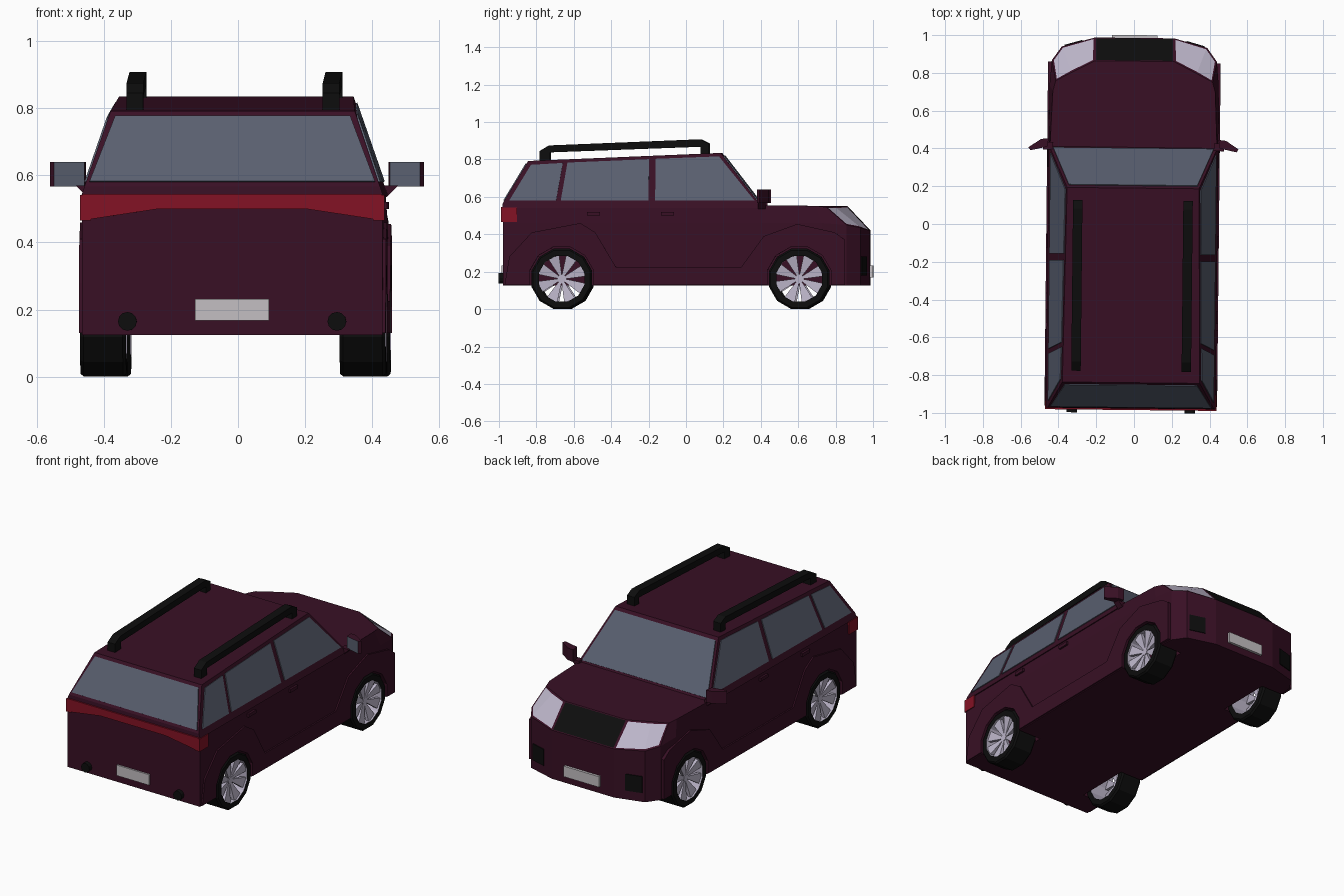
import bpy, bmesh, math
from mathutils import Matrix, Vector

if "Cube" in bpy.data.objects:
    bpy.data.objects.remove(bpy.data.objects["Cube"])


def material(name, col):
    m = bpy.data.materials.new(name)
    m.diffuse_color = (*col, 1)
    m.use_nodes = True
    m.node_tree.nodes["Principled BSDF"].inputs["Base Color"].default_value = m.diffuse_color
    return m


BODY = material("maroon paint", (0.040, 0.005, 0.018))
GLASS = material("grey blue glass", (0.10, 0.115, 0.16))
BLACK = material("black trim", (0.004, 0.004, 0.004))
RED = material("red lens", (0.23, 0.006, 0.018))
SILVER = material("silver lamp and rim", (0.50, 0.46, 0.58))
WHITE = material("plate white", (0.55, 0.52, 0.54))


def build(name, verts, faces, *mats):
    me = bpy.data.meshes.new(name)
    me.from_pydata(verts, [], faces)
    for m in mats:
        me.materials.append(m)
    bm = bmesh.new()
    bm.from_mesh(me)
    bmesh.ops.recalc_face_normals(bm, faces=bm.faces)
    bm.to_mesh(me)
    bm.free()
    ob = bpy.data.objects.new(name, me)
    bpy.context.collection.objects.link(ob)
    return ob


def loft(name, rings, *mats):
    n = len(rings[0])
    verts = [p for r in rings for p in r]
    faces = [(k * n + i, k * n + (i + 1) % n, (k + 1) * n + (i + 1) % n, (k + 1) * n + i)
             for k in range(len(rings) - 1) for i in range(n)]
    faces += [tuple(range(n)), tuple(range((len(rings) - 1) * n, len(rings) * n))]
    return build(name, verts, faces, *mats)


def prism(name, pts, axis, a, b, *mats):
    # extrude a 2D outline along x, y or z
    put = {"x": lambda p, t: (t, *p), "y": lambda p, t: (p[0], t, p[1]), "z": lambda p, t: (*p, t)}[axis]
    return loft(name, [[put(p, t) for p in pts] for t in (a, b)], *mats)


def rect(x0, x1, y0, y1):
    return [(x0, y0), (x1, y0), (x1, y1), (x0, y1)]


def plate(name, pts, mat, t=0.005):
    # thin plate lying on a surface, raised outwards
    v = [Vector(p) for p in pts]
    n = (v[1] - v[0]).cross(v[2] - v[0]).normalized()
    if n.dot(v[0] - Vector((0, 0, 0.4))) < 0:
        n = -n
    return loft(name, [[p - n * 0.004 for p in v], [p + n * t for p in v]], mat)


def circle(cx, cy, r, n, off=0.0):
    return [(cx + r * math.cos(off + 2 * math.pi * i / n), cy + r * math.sin(off + 2 * math.pi * i / n))
            for i in range(n)]


WHEEL_Y, WHEEL_Z = (-0.66, 0.61), 0.162


def cut_arches(ob):
    for y in WHEEL_Y:
        for s in (1, -1):
            c = prism("arch_cutter", circle(y, WHEEL_Z, 0.176, 12, math.radians(15)), "x", s * 0.30, s * 0.6, BODY)
            m = ob.modifiers.new("arch", "BOOLEAN")
            m.operation, m.solver, m.object = "DIFFERENCE", "EXACT", c
            bpy.context.view_layer.objects.active = ob
            bpy.ops.object.modifier_apply(modifier=m.name)
            bpy.data.objects.remove(c)


# lower body: three outline rings, lamps and grille coloured on the nose slope
plan = [(0.448, -0.975), (0.448, 0.41), (0.448, 0.73), (0.437, 0.863), (0.385, 0.936), (0.21, 0.985)]
midz = [0.46, 0.46, 0.46, 0.45, 0.435, 0.42]
deck = [(0.442, -0.975, 0.55), (0.442, 0.41, 0.555), (0.43, 0.70, 0.552),
        (0.415, 0.755, 0.545), (0.33, 0.80, 0.548), (0.21, 0.862, 0.55)]


def both(half):
    return half + [(-x, y, z) for x, y, z in reversed(half)]


body = loft("body", [both([(x, y, 0.125) for x, y in plan]),
                     both([(x, y, z) for (x, y), z in zip(plan, midz)]), both(deck)], BODY, SILVER, BLACK)
bm = bmesh.new()
bm.from_mesh(body.data)
slope = [f for f in bm.faces if len(f.verts) == 4 and f.calc_center_median().y > 0.77
         and 0.46 < f.calc_center_median().z < 0.54]
for s in (1, -1):
    lamp = [f for f in slope if f.calc_center_median().x * s > 0.1]
    bmesh.ops.inset_region(bm, faces=lamp, thickness=0.012)
    for f in lamp:
        f.material_index = 1
grille = [f for f in slope if abs(f.calc_center_median().x) < 0.05]
bmesh.ops.inset_region(bm, faces=grille, thickness=0.008)
for f in grille:
    f.material_index = 2
bm.to_mesh(body.data)
bm.free()
cut_arches(body)


# cabin with leaning sides
def side_x(z):
    return 0.439 - (z - 0.57) * 0.34


prof = [(-0.977, 0.54), (-0.975, 0.567), (-0.84, 0.792), (0.19, 0.835), (0.41, 0.548), (0.41, 0.54)]
loft("cabin", [[(s * side_x(z), y, z) for y, z in prof] for s in (1, -1)], BODY)


# front and rear glass
def cross_glass(name, lo, hi, wlo, whi):
    plate(name, [(-wlo, *lo), (wlo, *lo), (whi, *hi), (-whi, *hi)], GLASS)


def along(a, b, z):
    t = (z - a[1]) / (b[1] - a[1])
    return (a[0] + t * (b[0] - a[0]), z)


cross_glass("rear_window", along(prof[1], prof[2], 0.58), along(prof[1], prof[2], 0.775), 0.425, 0.35)
cross_glass("windshield", along(prof[4], prof[3], 0.563), along(prof[4], prof[3], 0.818), 0.425, 0.34)

windows = {"quarter_window": [(-0.94, 0.58), (-0.69, 0.58), (-0.655, 0.78), (-0.825, 0.77)],
           "rear_door_window": [(-0.665, 0.58), (-0.195, 0.58), (-0.195, 0.80), (-0.63, 0.782)],
           "front_door_window": [(-0.16, 0.58), (0.37, 0.58), (0.18, 0.815), (-0.16, 0.802)]}
flare = [(-0.965, 0.13), (-0.94, 0.28), (-0.82, 0.41), (-0.56, 0.46), (-0.48, 0.41), (-0.37, 0.225), (0.30, 0.225),
         (0.42, 0.39), (0.60, 0.455), (0.80, 0.41), (0.855, 0.37), (0.855, 0.13)]
rail = [(-0.78, 0.79), (-0.78, 0.845), (-0.73, 0.875), (0.08, 0.908), (0.125, 0.885), (0.125, 0.82),
        (0.08, 0.82), (0.08, 0.868), (-0.725, 0.838), (-0.725, 0.79)]
mirror = [(0.45, 0.45), (0.49, 0.445), (0.557, 0.40), (0.545, 0.385), (0.455, 0.405)]

for s, side in ((1, "right"), (-1, "left")):
    for name, pts in windows.items():
        plate(f"{side}_{name}", [(s * side_x(z), y, z) for y, z in pts], GLASS)
    # raised arch and sill panel
    panel = prism(f"{side}_sill_panel", flare, "x", s * 0.43, s * 0.457, BODY)
    cut_arches(panel)
    for y in (-0.49, -0.095):
        prism(f"{side}_door_handle", rect(y - 0.035, y + 0.035, 0.50, 0.52), "x", s * 0.43, s * 0.457, BODY)
    prism(f"{side}_roof_rail", rail, "x", s * 0.267, s * 0.317, BLACK)
    # mirror with glass on the backward face, plus its stalk
    m = prism(f"{side}_mirror", [(s * x, y) for x, y in mirror], "z", 0.566, 0.64, BODY, GLASS)
    for f in m.data.polygons:
        f.material_index = 1 if f.normal.y < -0.8 else 0
    prism(f"{side}_mirror_stalk", [(s * 0.425, 0.535), (s * 0.445, 0.535), (s * 0.48, 0.57), (s * 0.425, 0.57)],
          "y", 0.39, 0.43, BODY)
    prism(f"{side}_tail_light", rect(-0.985, -0.90, 0.465, 0.542), "x", s * 0.42, s * 0.453, RED)
    prism(f"{side}_exhaust", circle(s * 0.312, 0.165, 0.028, 12), "y", -0.95, -1.0, BLACK)
    # fog lamp recess on the angled nose face
    fog = [(0.275, 0.967), (0.37, 0.940)]
    plate(f"{side}_fog_lamp", [(s * fog[i][0], fog[i][1], z) for i, z in ((0, 0.18), (1, 0.18), (1, 0.28), (0, 0.28))],
          BLACK)

# tail band and number plates
prism("tail_band", [(-0.45, 0.465), (-0.22, 0.50), (0.22, 0.50), (0.45, 0.465), (0.445, 0.545), (-0.445, 0.545)],
      "y", -0.96, -0.985, RED)
prism("rear_plate", rect(-0.11, 0.11, 0.168, 0.232), "y", -0.97, -0.985, WHITE)
prism("front_plate", rect(-0.12, 0.12, 0.168, 0.232), "y", 0.98, 1.0, WHITE)

# wheels: hollow twelve sided tyre, silver barrel and wedge spokes
tyre = [(0.318, 0.126), (0.318, 0.158), (0.328, 0.167), (0.445, 0.167), (0.455, 0.158), (0.455, 0.126)]
N = 12
for y, end in zip(WHEEL_Y, ("rear", "front")):
    for s, side in ((1, "right"), (-1, "left")):
        verts, faces, k = [], [], len(tyre)
        for i in range(N):
            a = 2 * math.pi * (i + 0.5) / N
            verts += [(s * x, y + r * math.cos(a), WHEEL_Z + r * math.sin(a)) for x, r in tyre]
            j = (i + 1) % N
            faces += [(i * k + q, i * k + (q + 1) % k, j * k + (q + 1) % k, j * k + q) for q in range(k)]
        t = build(f"{side}_{end}_tyre", verts, faces, BLACK, SILVER)
        for f in t.data.polygons:
            rad = math.hypot(f.center.y - y, f.center.z - WHEEL_Z)
            f.material_index = 1 if rad < 0.13 else 0
        verts, faces = [], []
        for i in range(8):
            a = 2 * math.pi * (i + 0.45) / 8
            b = len(verts)
            for dx in (0.0, -0.02):
                for r, w, x in ((0.012, -0.006, 0.425), (0.124, -0.031, 0.445), (0.124, 0.031, 0.445),
                                (0.012, 0.006, 0.425)):
                    verts.append((s * (x + dx), y + r * math.cos(a) - w * math.sin(a),
                                  WHEEL_Z + r * math.sin(a) + w * math.cos(a)))
            faces += [(b, b + 1, b + 2, b + 3), (b + 4, b + 5, b + 6, b + 7)]
            faces += [(b + q, b + (q + 1) % 4, b + 4 + (q + 1) % 4, b + 4 + q) for q in range(4)]
        build(f"{side}_{end}_spokes", verts, faces, SILVER)
        prism(f"{side}_{end}_hub", circle(y, WHEEL_Z, 0.022, 8), "x", s * 0.40, s * 0.43, SILVER)

# the whole car sits very slightly turned
turn = Matrix.Translation((-0.007, 0, 0)) @ Matrix.Rotation(-0.0105, 4, "Z")
for ob in bpy.data.objects:
    ob.data.transform(turn)
